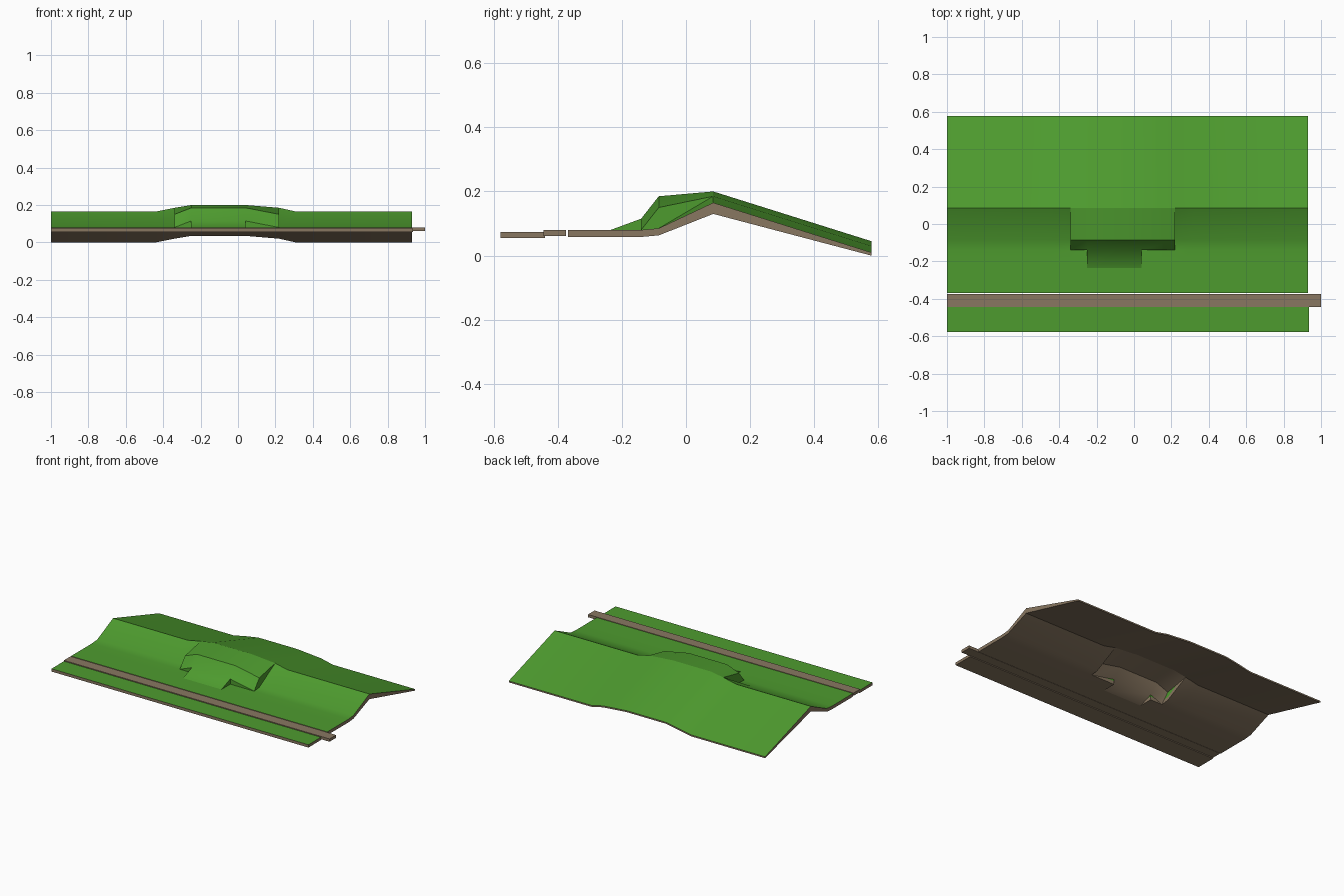
import bpy, bmesh, math

if "Cube" in bpy.data.objects:
    bpy.data.objects.remove(bpy.data.objects["Cube"])


def mat(name, col):
    m = bpy.data.materials.new(name)
    m.diffuse_color = (*col, 1)
    m.use_nodes = True
    m.node_tree.nodes["Principled BSDF"].inputs["Base Color"].default_value = m.diffuse_color
    return m


GREEN = mat("grass_green", (0.076, 0.33, 0.028))
BROWN = mat("earth_brown", (0.25, 0.185, 0.12))


def finish(bm, name):
    me = bpy.data.meshes.new(name)
    bm.to_mesh(me)
    bm.free()
    for m in (GREEN, BROWN):
        me.materials.append(m)
    ob = bpy.data.objects.new(name, me)
    bpy.context.collection.objects.link(ob)
    bpy.context.view_layer.objects.active = ob
    ob.select_set(True)
    bpy.ops.object.shade_smooth_by_angle(angle=math.radians(35))
    ob.select_set(False)
    return ob


def shell(name, xs, ys, height, thick, skip=lambda i, j: False, rim=1):
    """Grass sheet over a grid with an earth underside and rim."""
    bm = bmesh.new()
    top, bot = {}, {}

    def vert(i, j):
        if (i, j) not in top:
            z = height(i, j)
            top[i, j] = bm.verts.new((xs[i], ys[j], z))
            bot[i, j] = bm.verts.new((xs[i], ys[j], z - thick(j)))

    cells = [(i, j) for i in range(len(xs) - 1) for j in range(len(ys) - 1) if not skip(i, j)]
    edges = set()
    for i, j in cells:
        q = [(i, j), (i + 1, j), (i + 1, j + 1), (i, j + 1)]
        for k in q:
            vert(*k)
        bm.faces.new([top[k] for k in q])
        bm.faces.new([bot[k] for k in reversed(q)]).material_index = 1
        edges.update((q[n], q[(n + 1) % 4]) for n in range(4))
    for a, b in edges:
        if (b, a) not in edges:
            f = bm.faces.new((top[b], top[a], bot[a], bot[b]))
            f.material_index = rim
    return finish(bm, name)


def box(name, x0, x1, y0, y1, z0, z1, grassy):
    bm = bmesh.new()
    bmesh.ops.create_cube(bm, size=1)
    for v in bm.verts:
        c = v.co
        v.co = (x1 if c.x > 0 else x0, y1 if c.y > 0 else y0, z1 if c.z > 0 else z0)
    bm.normal_update()
    for f in bm.faces:
        f.material_index = 0 if grassy and f.normal.z > 0.5 else 1
    return finish(bm, name)


# hillside: flat verge, slope up to the ridge, long back slope
XS = [-1, -0.44, -0.34, -0.25, 0.04, 0.22, 0.31, 0.93]
RAISE = [0, 0, 0.02, 0.035, 0.035, 0.02, 0, 0]
YS = [-0.368, -0.235, -0.14, -0.085, 0.085, 0.578]
ZS = [0.08, 0.08, 0.08, 0.085, 0.165, 0.01]
TH = [0.022, 0.022, 0.022, 0.022, 0.035, 0.01]


def hill_z(i, j):
    return ZS[j] + (RAISE[i] if j >= 4 else 0)


def under_mound(i, j):
    return (2 <= i <= 4 and 2 <= j <= 3) or (i == 3 and j == 1)


shell("hillside", XS, YS, hill_z, lambda j: TH[j], under_mound)

# mound: raised block on the slope with a short ramp in front
MX, MY = XS[2:6], YS[1:5]
INNER = [0.08, 0.115, 0.185, 0.20]
OUTER = [0.08, 0.08, 0.15, 0.185]


def mound_z(i, j):
    return (INNER if i in (1, 2) else OUTER)[j]


shell("mound", MX, MY, mound_z, lambda j: [0.022, 0.022, 0.03, 0.035][j],
      lambda i, j: j == 0 and i != 1, rim=0)

# walls closing the sides of the mound and its ramp
bm = bmesh.new()
for out, inn, left in ((MX[0], MX[1], True), (MX[3], MX[2], False)):
    loops = [
        [(out, MY[1], 0.08), (out, MY[2], 0.085), (out, MY[3], 0.185), (out, MY[2], 0.15)],
        [(inn, MY[0], 0.08), (inn, MY[1], 0.08), (inn, MY[1], 0.115)],
    ]
    front = [(inn, MY[1], 0.08), (out, MY[1], 0.08), (inn, MY[1], 0.115)]
    for pts in loops + [front]:
        bm.faces.new([bm.verts.new(p) for p in (reversed(pts) if left else pts)])
finish(bm, "mound_sides")

# front verge and the dirt path
box("front_verge", -1, 0.935, -0.578, -0.44, 0.055, 0.074, True)
box("dirt_path", -1, 1, -0.444, -0.374, 0.061, 0.08, False)
